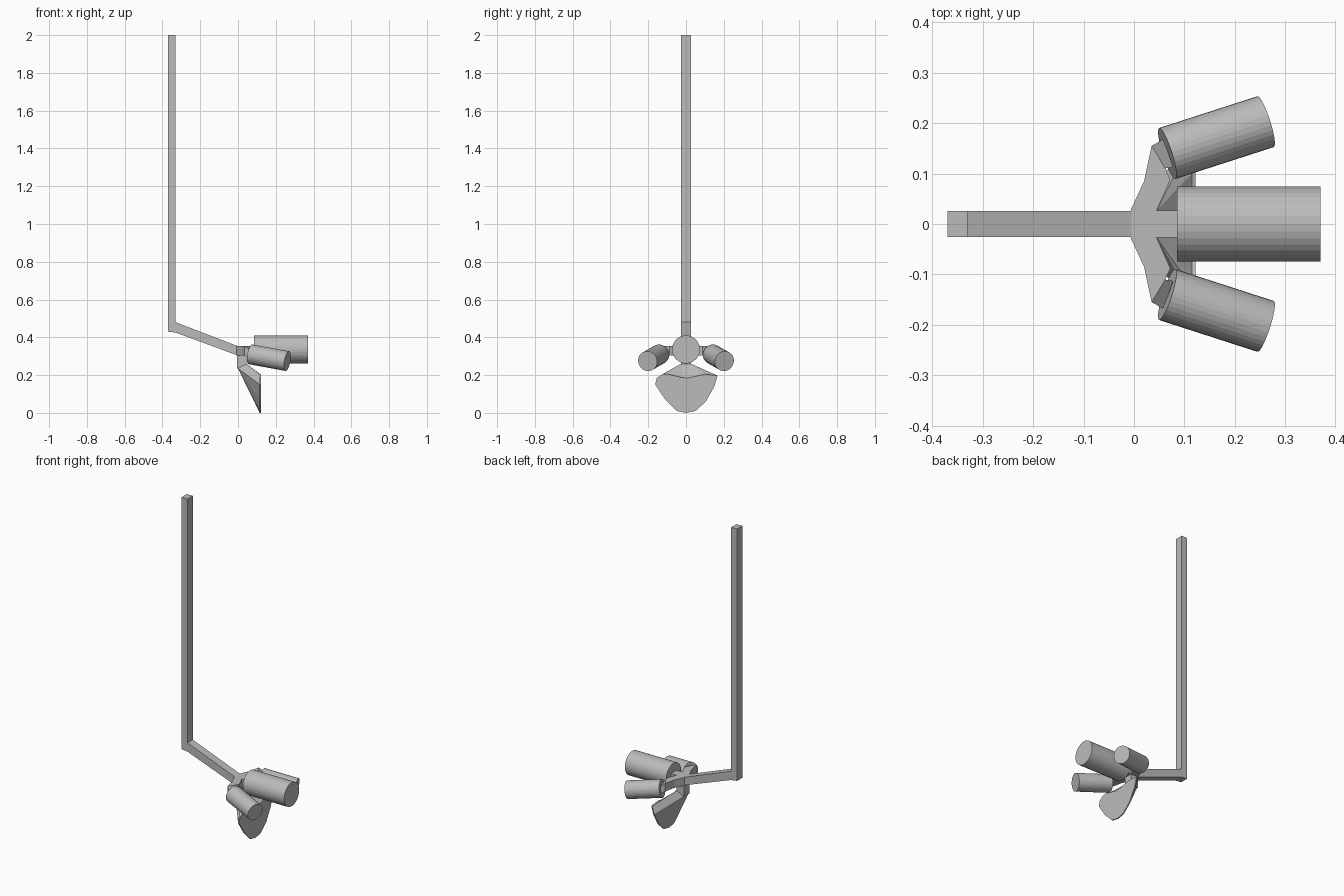
import bpy, bmesh
from mathutils import Vector

if "Cube" in bpy.data.objects:
    bpy.data.objects.remove(bpy.data.objects["Cube"])

grey = bpy.data.materials.new("light_grey")
grey.diffuse_color = (0.5, 0.5, 0.5, 1)
grey.use_nodes = True
grey.node_tree.nodes["Principled BSDF"].inputs["Base Color"].default_value = grey.diffuse_color


def loft(name, ring_a, ring_b):
    """Closed solid between two rings with the same number of points."""
    bm = bmesh.new()
    a = [bm.verts.new(p) for p in ring_a]
    b = [bm.verts.new(p) for p in ring_b]
    bm.faces.new(a)
    bm.faces.new(b)
    for i in range(len(a)):
        j = (i + 1) % len(a)
        bm.faces.new((a[i], a[j], b[j], b[i]))
    bmesh.ops.remove_doubles(bm, verts=bm.verts, dist=0.0001)
    bmesh.ops.recalc_face_normals(bm, faces=bm.faces)
    mesh = bpy.data.meshes.new(name)
    bm.to_mesh(mesh)
    bm.free()
    mesh.materials.append(grey)
    obj = bpy.data.objects.new(name, mesh)
    bpy.context.collection.objects.link(obj)
    return obj


def side_profile(name, pts, half):
    """Profile in x, z widened along y."""
    return loft(name, [(x, -half, z) for x, z in pts], [(x, half, z) for x, z in pts])


def top_profile(name, pts, z0, z1):
    return loft(name, [(x, y, z0) for x, y in pts], [(x, y, z1) for x, y in pts])


def lamp(name, start, end, radius, sides):
    start, end = Vector(start), Vector(end)
    axis = end - start
    bpy.ops.mesh.primitive_cylinder_add(vertices=sides, radius=radius, depth=axis.length,
                                        location=(start + end) / 2)
    obj = bpy.context.object
    obj.name = name
    obj.rotation_euler = axis.to_track_quat('Z', 'Y').to_euler()
    obj.data.materials.append(grey)


# Pole and sloping arm in one bent bar
side_profile("pole_and_arm", [(-0.37, 2.0), (-0.37, 0.43), (-0.33, 0.425), (-0.005, 0.305),
                              (-0.005, 0.355), (-0.33, 0.48), (-0.33, 2.0)], 0.026)

# Centre block with the mount of the main lamp
side_profile("centre_block", [(-0.006, 0.355), (-0.006, 0.235), (0.045, 0.235), (0.045, 0.305),
                              (0.088, 0.305), (0.088, 0.355)], 0.027)

# Lamps
lamp("main_lamp", (0.085, 0, 0.336), (0.37, 0, 0.336), 0.074, 32)
for s, side in ((1, "left"), (-1, "right")):
    lamp(side + "_lamp", (0.066, s * 0.14, 0.31), (0.261, s * 0.203, 0.274), 0.053, 32)
    # Wing of the bracket
    wing = [(-0.007, 0.027), (0.02, 0.085), (0.035, 0.155), (0.062, 0.11),
            (0.072, 0.088), (0.045, 0.027)]
    top_profile(side + "_wing", [(x, s * y) for x, y in wing], 0.305, 0.355)
    # Short mount between wing and lamp
    loft(side + "_lamp_mount",
         [(0.035, s * 0.155, 0.305), (0.06, s * 0.11, 0.305),
          (0.06, s * 0.11, 0.355), (0.035, s * 0.155, 0.355)],
         [(0.058, s * 0.168, 0.29), (0.078, s * 0.113, 0.29),
          (0.078, s * 0.113, 0.335), (0.058, s * 0.168, 0.335)])

# Shield: front outline drawn in to the foot of the centre block
outline = [(0, 0), (0.05, 0.01), (0.105, 0.06), (0.15, 0.14), (0.167, 0.197), (0.1, 0.205),
           (0.01, 0.185), (-0.02, 0.187), (-0.1, 0.207), (-0.125, 0.205), (-0.155, 0.185),
           (-0.163, 0.15), (-0.11, 0.07), (-0.05, 0.01)]
back = []
for y, z in outline:
    upper = z > 0.18
    back.append((0.045 if upper else 0.0, max(-0.027, min(0.027, y)), 0.26 if upper else 0.235))
loft("shield_body", back, [(0.115, y, z) for y, z in outline])
loft("shield_plate", [(0.115, y, z) for y, z in outline], [(0.122, y, z) for y, z in outline])
